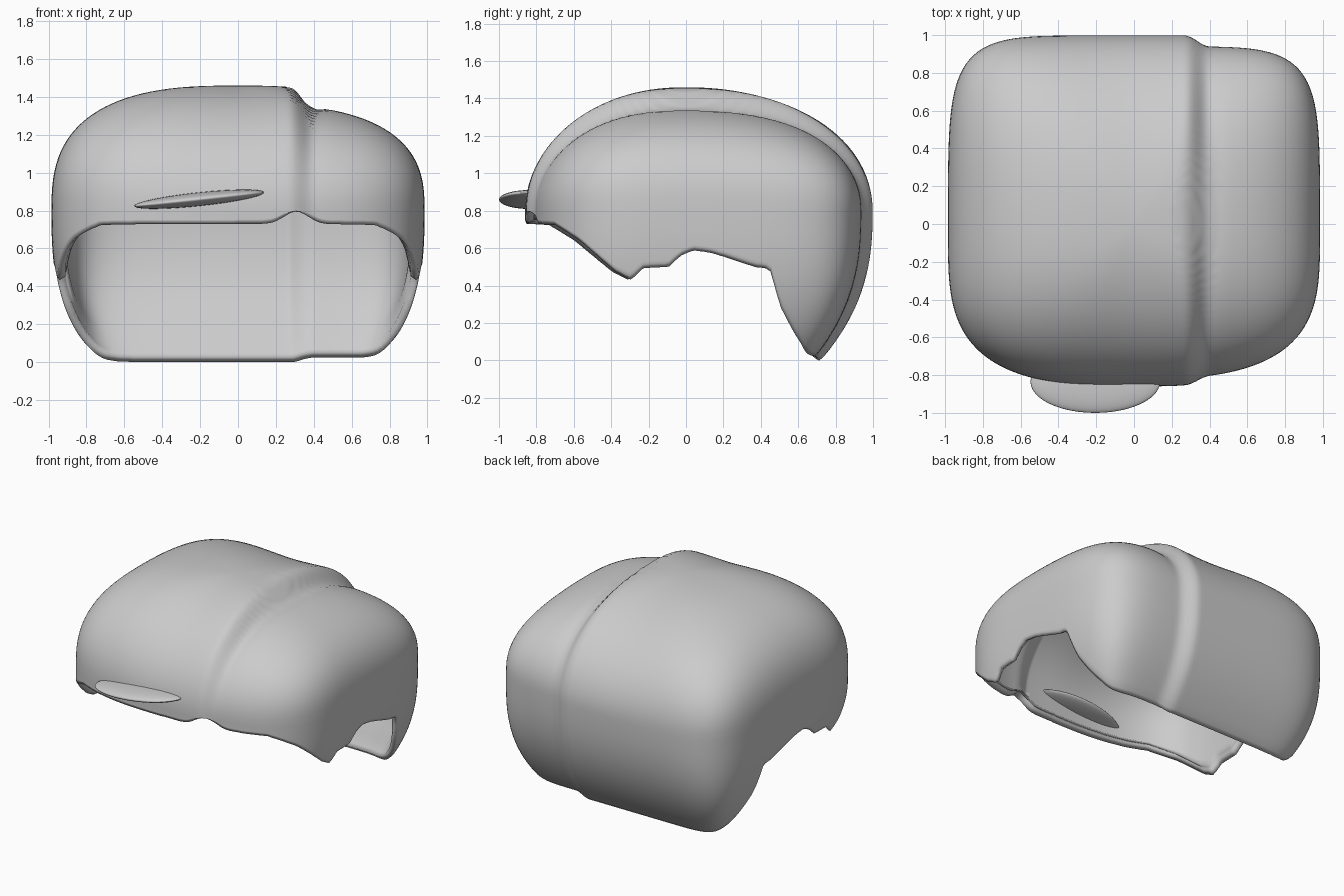
import bpy, bmesh, math

if "Cube" in bpy.data.objects:
    bpy.data.objects.remove(bpy.data.objects["Cube"])

SEGMENTS, DOME_RINGS, WALL_RINGS = 256, 30, 18
WIDEST, DOME = 0.8, 0.66

# depth -> hem height
HEM = [(-.86, .73), (-.74, .725), (-.6, .64), (-.4, .475), (-.31, .43), (-.24, .495),
       (-.1, .5), (-.03, .56), (.04, .59), (.15, .575), (.4, .5), (.48, .49),
       (.54, .29), (.63, .13), (.69, .015), (.72, 0)]


def lookup(table, v):
    if v <= table[0][0]:
        return table[0][1]
    for (a, p), (b, q) in zip(table, table[1:]):
        if v <= b:
            return p + (q - p) * (v - a) / (b - a)
    return table[-1][1]


def smooth(a, b, v):
    t = min(1, max(0, (v - a) / (b - a)))
    return t * t * (3 - 2 * t)


def outline(angle, z, rho=1):
    """Point on the rounded-square outline; rounder towards the crown."""
    c, s = math.cos(angle), math.sin(angle)
    t = max(0, WIDEST - z) / WIDEST
    width = .985 - .21 * t ** 2.7
    if s > 0:
        depth, n = .998 - .278 * t ** 2.5, 3.8 + (2.2 + 5 * t * t) * s
    else:
        depth, n = .86, 3.8 + .85 * s
    n = 2.4 + (n - 2.4) * rho ** 2
    r = rho * (abs(c / width) ** n + abs(s / depth) ** n) ** (-1 / n)
    return r * c, r * s


def parting(x, y, z):
    """Lower the hair on the left of the parting groove."""
    low = smooth(.27, .4, x)
    groove = math.exp(-((x - .39) / .05) ** 2)
    if z > WIDEST:
        z = WIDEST + (z - WIDEST) * (1 - .145 * low - .02 * groove)
    return x, y * (1 - (.058 if y > 0 else .045) * low), z


def hem_height(x, y):
    h = lookup(HEM, y)
    if y < -.6:
        h += .065 * math.exp(-((x - .31) / .09) ** 2)
    return h + .025 * smooth(.28, .4, x) * smooth(.6, .7, y)


def find_hem(angle):
    z = WIDEST
    while z > 0 and z > hem_height(*outline(angle, z)):
        z -= .002
    return max(z, 0)


def column(angle):
    """Points from the crown down to the hem."""
    points = []
    m = 2 + .72 * math.cos(angle) ** 2
    for i in range(1, DOME_RINGS + 1):
        e = math.pi / 2 * (1 - i / DOME_RINGS)
        z = WIDEST + DOME * max(0, math.sin(e)) ** (2 / m)
        points.append(parting(*outline(angle, z, math.cos(e) ** (2 / m)), z))
    hem = find_hem(angle)
    lip = min(.02, (WIDEST - hem) / 2)
    for i in range(1, WALL_RINGS + 1):
        z = WIDEST + (hem + lip - WIDEST) * i / WALL_RINGS
        points.append(parting(*outline(angle, z), z))
    # rounded lip
    x, y = outline(angle, hem)
    points.append(parting(x * .99, y * .99, hem))
    return points


def finish(obj, angle):
    obj.data.materials.append(grey)
    bpy.ops.object.select_all(action='DESELECT')
    obj.select_set(True)
    bpy.context.view_layer.objects.active = obj
    bpy.ops.object.shade_smooth_by_angle(angle=math.radians(angle))


grey = bpy.data.materials.new("soft grey")
grey.use_nodes = True
colour = (.6, .6, .6, 1)
grey.diffuse_color = colour
grey.node_tree.nodes["Principled BSDF"].inputs["Base Color"].default_value = colour

# hair shell
bm = bmesh.new()
crown = bm.verts.new((0, 0, WIDEST + DOME))
columns = [[bm.verts.new(p) for p in column(2 * math.pi * i / SEGMENTS)] for i in range(SEGMENTS)]
for i, here in enumerate(columns):
    there = columns[(i + 1) % SEGMENTS]
    bm.faces.new((crown, here[0], there[0]))
    for r in range(len(here) - 1):
        bm.faces.new((here[r], here[r + 1], there[r + 1], there[r]))
mesh = bpy.data.meshes.new("hair_shell")
bm.to_mesh(mesh)
bm.free()
shell = bpy.data.objects.new("hair_shell", mesh)
bpy.context.collection.objects.link(shell)
finish(shell, 70)

# wall thins slightly at the hem
group = shell.vertex_groups.new(name="wall")
group.add([0], 1, 'REPLACE')
rings = DOME_RINGS + WALL_RINGS + 1
for r in range(rings):
    ring = [1 + i * rings + r for i in range(SEGMENTS)]
    group.add(ring, min(1, .6 + .1 * (rings - 1 - r)), 'REPLACE')
solid = shell.modifiers.new("thickness", 'SOLIDIFY')
solid.thickness = .065
solid.offset = -1
solid.vertex_group = "wall"

# flat tilted tuft through the fringe
bpy.ops.mesh.primitive_uv_sphere_add(segments=48, ring_count=24, radius=1,
                                     location=(-.205, -.835, .86), rotation=(0, math.radians(-6), 0))
tuft = bpy.context.object
tuft.name = "front_tuft"
tuft.scale = (.345, .165, .036)
finish(tuft, 60)
